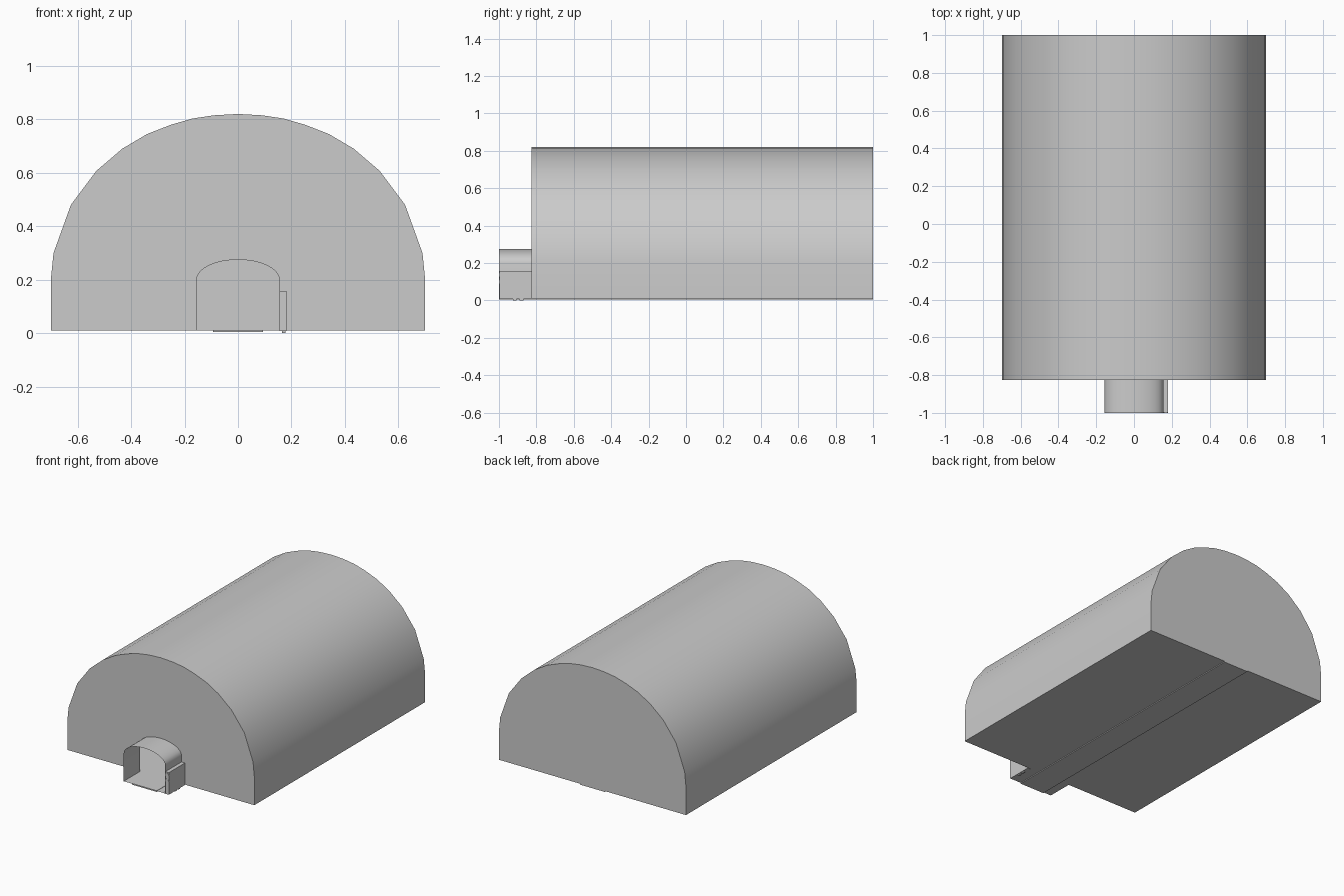
import bpy, bmesh, math

if "Cube" in bpy.data.objects:
    bpy.data.objects.remove(bpy.data.objects["Cube"])

FRONT, FACE, BACK, FLOOR = -1.0, -0.825, 1.0, 0.01


def make(name, build, smooth=False):
    bm = bmesh.new()
    build(bm)
    mesh = bpy.data.meshes.new(name)
    bm.to_mesh(mesh)
    bm.free()
    ob = bpy.data.objects.new(name, mesh)
    bpy.context.collection.objects.link(ob)
    if smooth:
        bpy.ops.object.select_all(action='DESELECT')
        ob.select_set(True)
        bpy.context.view_layer.objects.active = ob
        bpy.ops.object.shade_smooth_by_angle(angle=math.radians(30))
    return ob


def mirrored(half):
    """Half arch (left foot to crown) -> full arch from left to right."""
    return half + [(-x, z) for x, z in reversed(half[:-1])]


def ring(bm, prof, y):
    return [bm.verts.new((x, y, z)) for x, z in prof]


def sweep(bm, prof, y0, y1):
    a, b = ring(bm, prof, y0), ring(bm, prof, y1)
    for i in range(len(prof) - 1):
        bm.faces.new((a[i], b[i], b[i + 1], a[i + 1]))
    return a, b


def box(name, x0, x1, y0, y1, z0, z1):
    def build(bm):
        bmesh.ops.create_cube(bm, size=1)
        for v in bm.verts:
            v.co = (x0 + (v.co.x + .5) * (x1 - x0),
                    y0 + (v.co.y + .5) * (y1 - y0),
                    z0 + (v.co.z + .5) * (z1 - z0))
    return make(name, build)


hill = mirrored([(-.70, FLOOR), (-.70, .20), (-.69, .30), (-.625, .48),
                 (-.53, .607), (-.433, .69), (-.34, .745), (-.25, .78),
                 (-.17, .803), (-.09, .815), (0, .82)])
arch = mirrored([(-.155, FLOOR)] +
                [(-.155 * math.cos(t * math.pi / 16), .2 + .075 * math.sin(t * math.pi / 16))
                 for t in range(9)])


# Hollow vault: skin, closed back and front wall with the arched opening
def build_hill(bm):
    a, b = sweep(bm, hill, FACE, BACK)
    bm.faces.new(list(reversed(b)))
    inner = ring(bm, arch, FACE)
    bm.faces.new(a + inner[::-1])


make("vault", build_hill, True)

# Entrance tube
make("entrance_tunnel", lambda bm: sweep(bm, arch, FRONT, FACE), True)


# Thin floor under the vault and the entrance
def build_floor(bm):
    pts = [(-.7, BACK), (-.7, FACE), (-.155, FACE), (-.155, FRONT),
           (.155, FRONT), (.155, FACE), (.7, FACE), (.7, BACK)]
    bm.faces.new([bm.verts.new((x, y, FLOOR)) for x, y in pts])


make("floor", build_floor)

# Raised strip along the middle of the floor
box("floor_strip", -.093, .093, FRONT, BACK, 0.004, FLOOR + .002)

# Signal cabinet beside the entrance with round lamps and feet
box("signal_cabinet", .155, .181, FRONT + .002, FACE, .008, .157)
for i, z in enumerate((.137, .098)):
    def lamp(bm):
        bmesh.ops.create_cone(bm, cap_ends=True, segments=16, radius1=.014,
                              radius2=.014, depth=.004)
    ob = make(f"signal_lamp_{i + 1}", lamp, True)
    ob.rotation_euler.x = math.pi / 2
    ob.location = (.167, FRONT + .002, z)
for i, y in enumerate((-.915, -.88)):
    box(f"cabinet_foot_{i + 1}", .165, .177, y - .01, y + .01, 0, .01)
